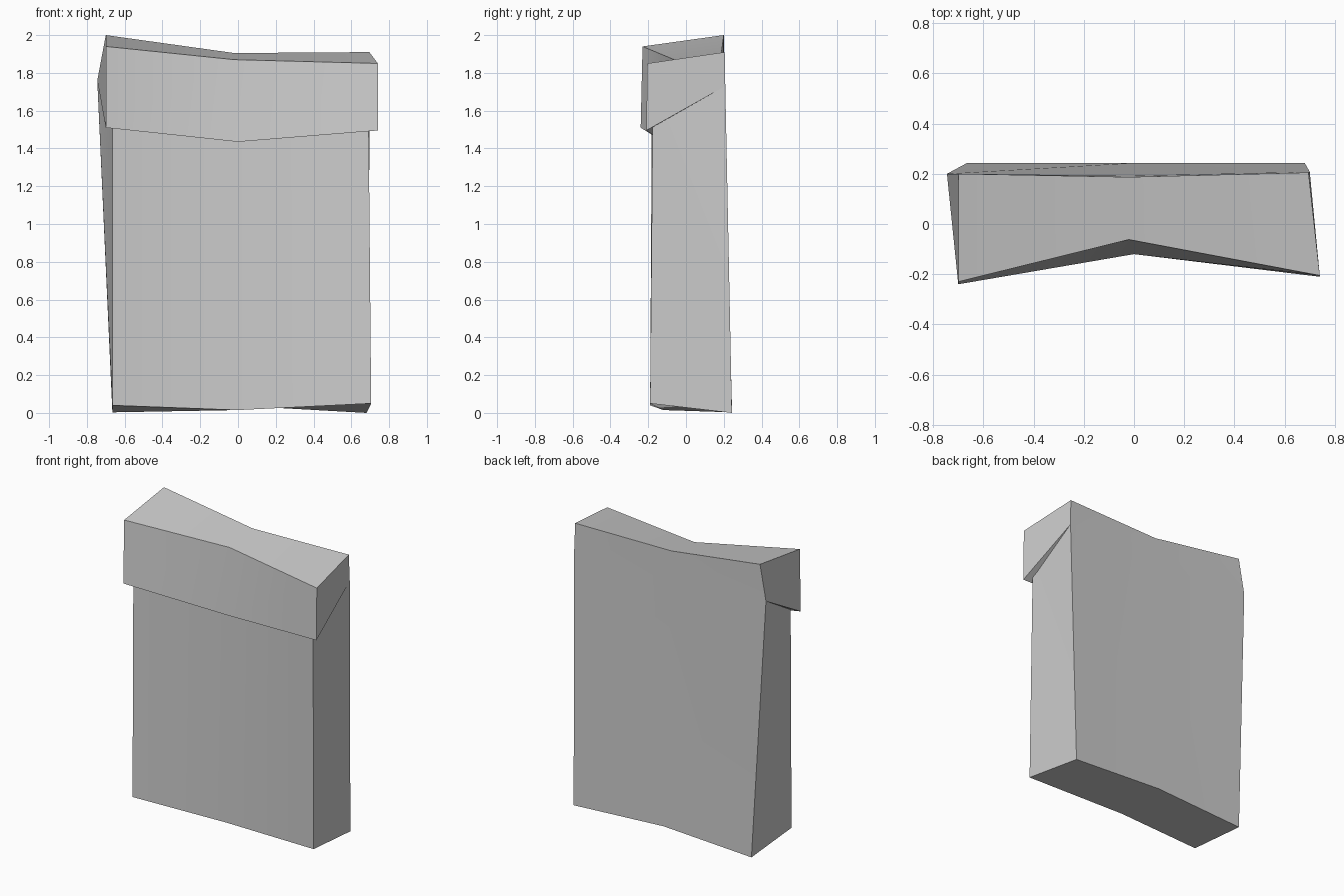
import bpy
import bmesh
import math

cube = bpy.data.objects.get("Cube")
if cube:
    bpy.data.objects.remove(cube, do_unlink=True)

# One plain grey for the whole model
grey = bpy.data.materials.new("plain_grey")
grey.use_nodes = True
grey.diffuse_color = (0.6, 0.6, 0.6, 1)
grey.node_tree.nodes["Principled BSDF"].inputs["Base Color"].default_value = (0.6, 0.6, 0.6, 1)


def loft(name, sections, open_side=None, caps=()):
    """Join equal side profiles from -x to +x; caps lists end faces by point index."""
    bm = bmesh.new()
    rings = [[bm.verts.new(p) for p in section] for section in sections]
    count = len(rings[0])
    for a, b in zip(rings, rings[1:]):
        for i in range(count):
            j = (i + 1) % count
            if i != open_side:
                bm.faces.new((a[i], b[i], b[j], a[j]))
    for cap in caps:
        bm.faces.new([rings[0][i] for i in cap])
        bm.faces.new([rings[-1][i] for i in reversed(cap)])
    mesh = bpy.data.meshes.new(name)
    bm.to_mesh(mesh)
    bm.free()
    mesh.materials.append(grey)
    obj = bpy.data.objects.new(name, mesh)
    bpy.context.collection.objects.link(obj)
    bpy.ops.object.select_all(action='DESELECT')
    obj.select_set(True)
    bpy.context.view_layer.objects.active = obj
    bpy.ops.object.shade_smooth_by_angle(angle=math.radians(35))
    return obj


# Back edge shared by body and flap: top point, then fold point, per station
back_top = [(-0.70, 0.20, 2.0), (-0.02, 0.187, 1.905), (0.695, 0.205, 1.91)]
back_fold = [(-0.745, 0.20, 1.76), (-0.02, 0.192, 1.70), (0.70, 0.208, 1.73)]

# Body slab with a shallow vertical crease in the middle
body_front_low = [(-0.665, -0.19, 0.04), (0.0, -0.12, 0.015), (0.705, -0.19, 0.05)]
body_front_high = [(-0.665, -0.18, 1.72), (-0.01, -0.07, 1.70), (0.69, -0.175, 1.70)]
body_back_low = [(-0.665, 0.243, 0.003), (0.0, 0.243, 0.038), (0.68, 0.243, 0.0)]
loft("body",
     list(zip(body_front_low, body_front_high, back_top, back_fold, body_back_low)),
     caps=((0, 1, 3, 4), (1, 2, 3)))

# Overhanging top flap, open at the back where it meets the body
flap_front_low = [(-0.70, -0.24, 1.51), (0.0, -0.12, 1.435), (0.74, -0.21, 1.495)]
flap_front_high = [(-0.70, -0.23, 1.94), (-0.02, -0.062, 1.87), (0.74, -0.205, 1.85)]
loft("flap",
     list(zip(flap_front_low, flap_front_high, back_top, back_fold)),
     open_side=2, caps=((0, 1, 2, 3),))
